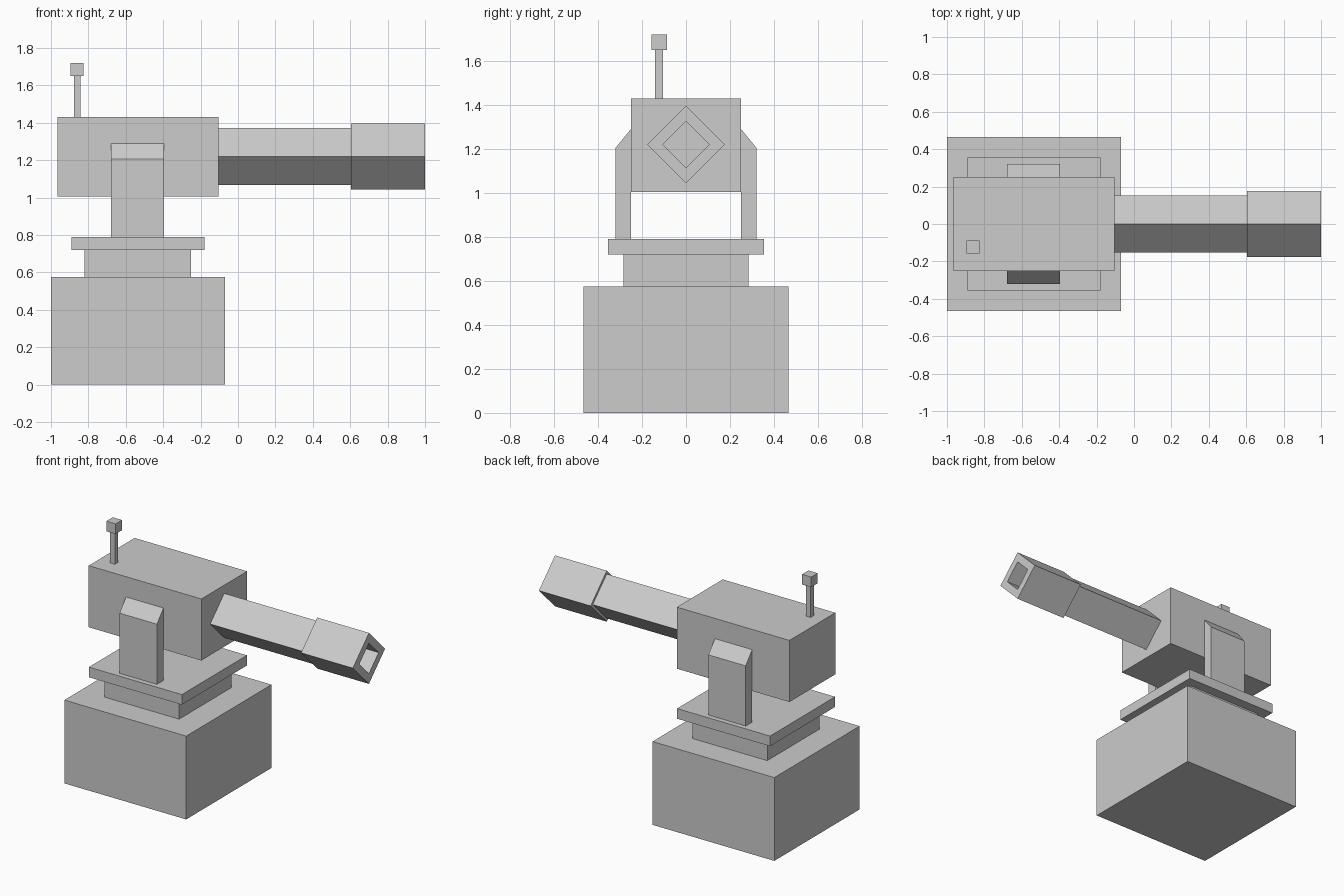
import bpy, bmesh
from math import cos, sin, pi

default = bpy.data.objects.get("Cube")
if default:
    bpy.data.objects.remove(default, do_unlink=True)

GREY = (0.604, 0.604, 0.604, 1)
grey = bpy.data.materials.new("light grey")
grey.use_nodes = True
grey.diffuse_color = GREY
grey.node_tree.nodes["Principled BSDF"].inputs["Base Color"].default_value = GREY


def loft(name, rings):
    """Skin matching rings of points and cap both ends."""
    bm = bmesh.new()
    loops = [[bm.verts.new(p) for p in ring] for ring in rings]
    count = len(loops[0])
    for a, b in zip(loops, loops[1:]):
        for i in range(count):
            j = (i + 1) % count
            bm.faces.new((a[i], a[j], b[j], b[i]))
    bm.faces.new(loops[0][::-1])
    bm.faces.new(loops[-1])
    bmesh.ops.recalc_face_normals(bm, faces=bm.faces)
    mesh = bpy.data.meshes.new(name)
    bm.to_mesh(mesh)
    bm.free()
    mesh.materials.append(grey)
    obj = bpy.data.objects.new(name, mesh)
    bpy.context.collection.objects.link(obj)
    return obj


def extrude_x(name, profile, x0, x1):
    """Extrude a (y, z) profile along x."""
    return loft(name, [[(x, y, z) for y, z in profile] for x in (x0, x1)])


def box(name, x0, x1, y0, y1, z0, z1):
    return extrude_x(name, [(y0, z0), (y1, z0), (y1, z1), (y0, z1)], x0, x1)


def diamond(name, sections, z=1.22):
    """Four-sided tube along x from (x, radius) sections."""
    return loft(name, [[(x, r * cos(k * pi / 2), z + r * sin(k * pi / 2))
                        for k in range(4)] for x, r in sections])


# Stepped pedestal
box("base", -1.0, -0.07, -0.465, 0.465, 0, 0.575)
box("collar", -0.82, -0.25, -0.285, 0.285, 0.575, 0.72)
box("turntable", -0.89, -0.18, -0.355, 0.355, 0.72, 0.79)

# Turret head held between two chamfered arms
box("head", -0.965, -0.105, -0.25, 0.25, 1.005, 1.43)
for side, label in ((-1, "front"), (1, "back")):
    profile = [(0.25, 0.79), (0.32, 0.79), (0.32, 1.205), (0.25, 1.29)]
    extrude_x(label + "_arm", [(side * y, z) for y, z in profile], -0.68, -0.395)

# Barrel and hollow muzzle
diamond("barrel", [(-0.105, 0.153), (0.605, 0.153)])
diamond("muzzle", [(0.605, 0.176), (1.0, 0.176), (1.0, 0.105), (0.62, 0.105)])

# Antenna
box("antenna_post", -0.878, -0.843, -0.14, -0.105, 1.43, 1.65)
box("antenna_tip", -0.895, -0.825, -0.157, -0.087, 1.65, 1.72)
